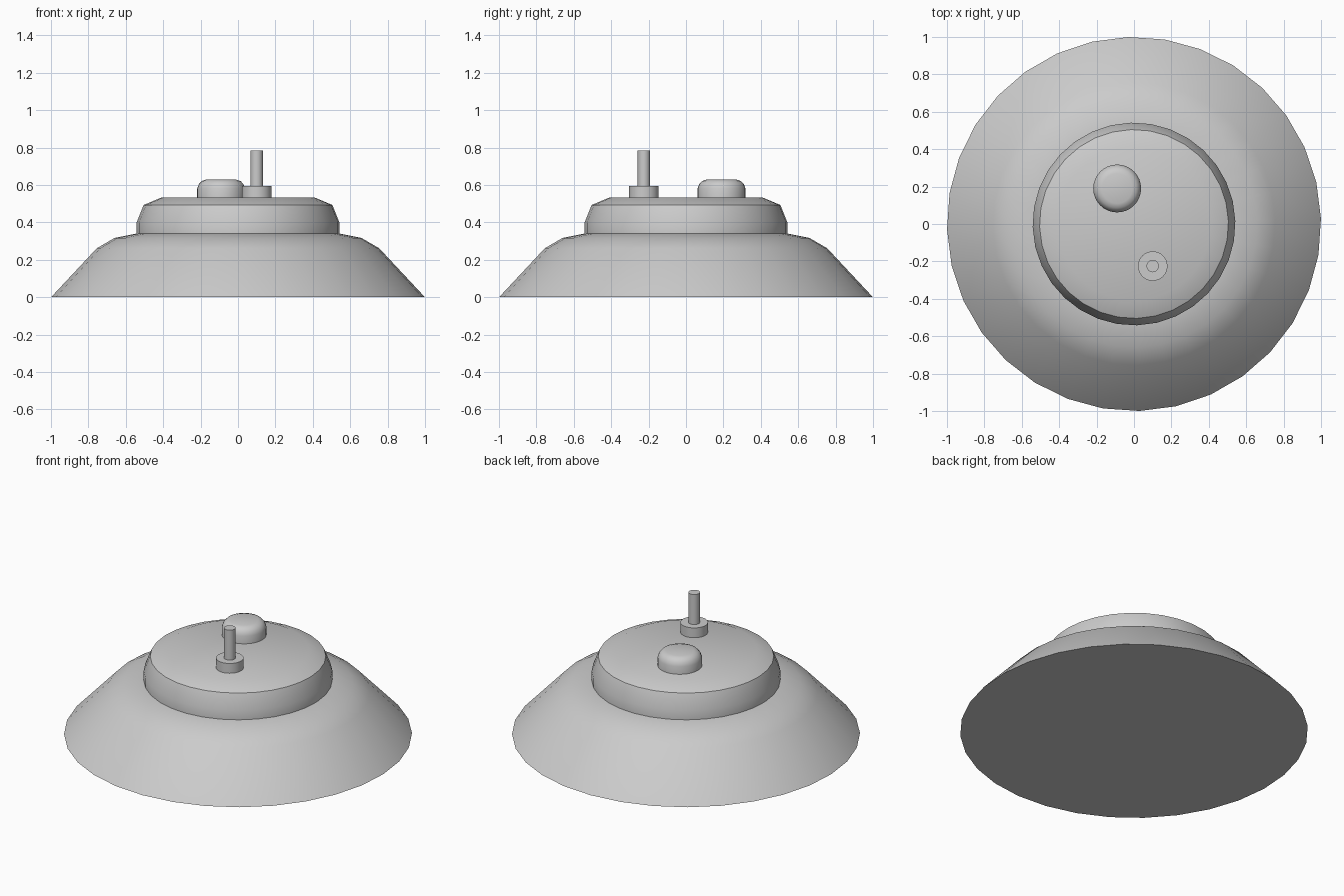
import bpy, bmesh
from math import cos, sin, tau, radians

if "Cube" in bpy.data.objects:
    bpy.data.objects.remove(bpy.data.objects["Cube"])


def lathe(name, profile, sides, x=0.0, y=0.0, turn=0.0, smooth=40):
    """Closed solid of revolution from (radius, z) points, bottom to top."""
    bm = bmesh.new()
    rings = []
    for r, z in profile:
        rings.append([bm.verts.new((r * cos(tau * i / sides + turn),
                                    r * sin(tau * i / sides + turn), z))
                      for i in range(sides)])
    for lo, hi in zip(rings, rings[1:]):
        for i in range(sides):
            j = (i + 1) % sides
            bm.faces.new((lo[i], lo[j], hi[j], hi[i]))
    bm.faces.new(rings[0][::-1])
    bm.faces.new(rings[-1])
    mesh = bpy.data.meshes.new(name)
    bm.to_mesh(mesh)
    bm.free()
    obj = bpy.data.objects.new(name, mesh)
    bpy.context.collection.objects.link(obj)
    obj.location = (x, y, 0)
    bpy.ops.object.select_all(action='DESELECT')
    obj.select_set(True)
    bpy.context.view_layer.objects.active = obj
    bpy.ops.object.shade_smooth_by_angle(angle=radians(smooth))
    return obj


TURN = radians(1.7)

# Wide flared base with a rounded shoulder
lathe("base", [(1.0, 0), (0.755, 0.262), (0.66, 0.317), (0.53, 0.343)], 32, turn=TURN)

# Raised drum with a tapered rim and chamfered top
lathe("upper_drum", [(0.542, 0.335), (0.542, 0.40), (0.505, 0.493), (0.41, 0.533)],
      32, turn=TURN)

# Round push button
lathe("button", [(0.128, 0.52), (0.128, 0.582), (0.119, 0.605), (0.104, 0.621),
                 (0.08, 0.629)], 32, -0.09, 0.19)

# Antenna collar and rod
lathe("antenna_collar", [(0.079, 0.52), (0.079, 0.595)], 32, 0.10, -0.225)
lathe("antenna_rod", [(0.033, 0.58), (0.033, 0.785)], 32, 0.10, -0.225)
